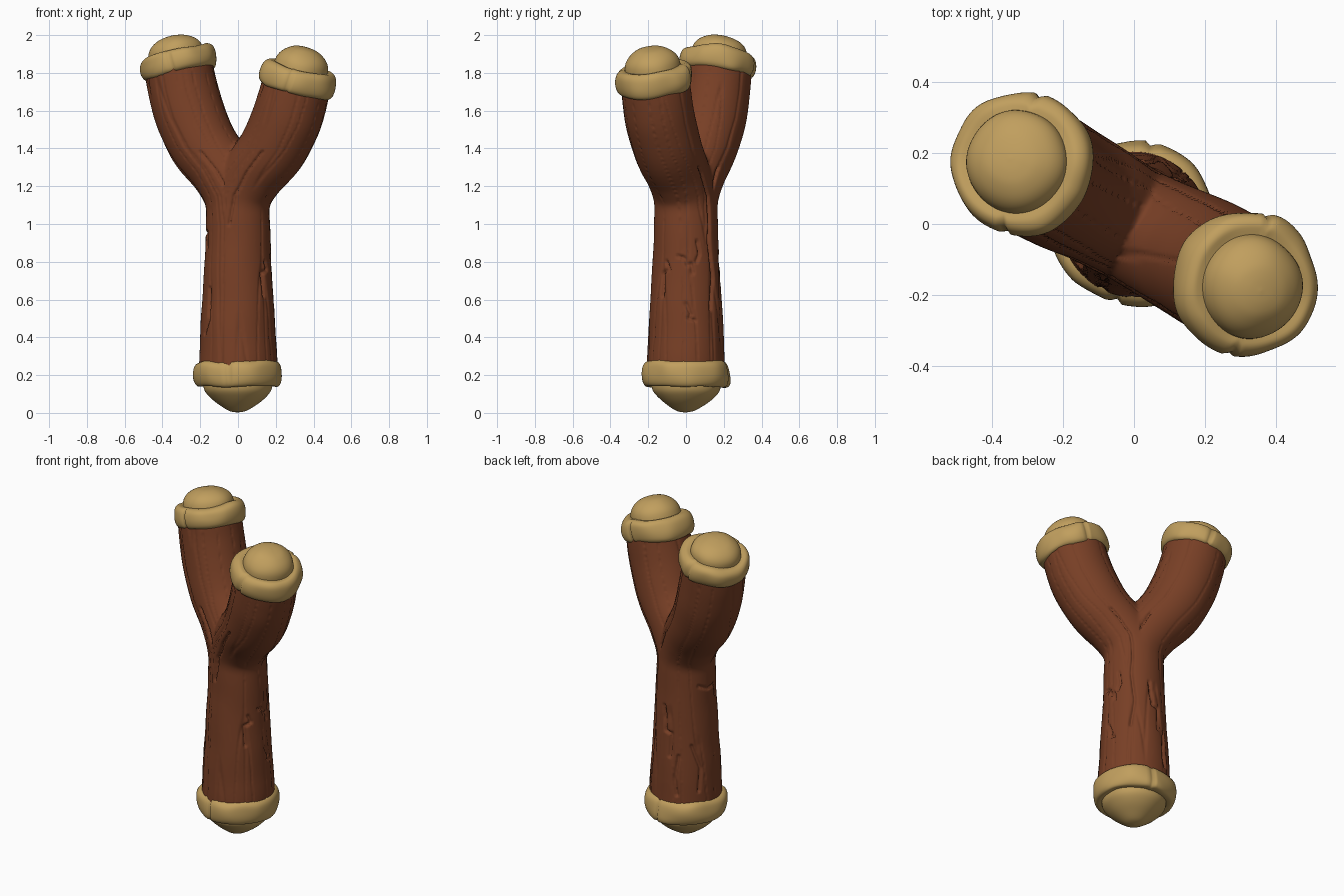
import bpy, bmesh, math
from mathutils import Vector, Matrix, noise

if "Cube" in bpy.data.objects:
    bpy.data.objects.remove(bpy.data.objects["Cube"])

FORK = math.radians(-28)                      # heading of the fork plane
U = Vector((math.cos(FORK), math.sin(FORK), 0))
T = Vector((-math.sin(FORK), math.cos(FORK), 0))
Z = Vector((0, 0, 1))


def material(name, col):
    m = bpy.data.materials.new(name)
    m.diffuse_color = (*col, 1)
    m.use_nodes = True
    m.node_tree.nodes["Principled BSDF"].inputs["Base Color"].default_value = m.diffuse_color
    return m


WOOD = material("brown wood", (0.188, 0.050, 0.019))
BONE = material("tan trim", (0.53, 0.345, 0.112))


def finish(bm, name, mat):
    bmesh.ops.recalc_face_normals(bm, faces=bm.faces)
    me = bpy.data.meshes.new(name)
    bm.to_mesh(me)
    bm.free()
    me.materials.append(mat)
    me.shade_smooth()
    ob = bpy.data.objects.new(name, me)
    bpy.context.collection.objects.link(ob)
    return ob


def skin(bm, rings):
    n = len(rings[0])
    for a, b in zip(rings, rings[1:]):
        for i in range(n):
            j = (i + 1) % n
            bm.faces.new((a[i], a[j], b[j], b[i]))
    bm.faces.new(rings[0][::-1])
    bm.faces.new(rings[-1])


def resample(pts, k=6):
    """Catmull-Rom refinement of a short point list."""
    out = []
    for i in range(len(pts) - 1):
        p0, p1, p2, p3 = (Vector(pts[max(0, min(len(pts) - 1, i + d))]) for d in (-1, 0, 1, 2))
        for s in range(k):
            t = s / k
            out.append(0.5 * (2 * p1 + (p2 - p0) * t + (2 * p0 - 5 * p1 + 4 * p2 - p3) * t * t
                              + (3 * p1 - p0 - 3 * p2 + p3) * t ** 3))
    out.append(Vector(pts[-1]))
    return out


def tube(bm, path, segs=48):
    """path: (distance along fork plane, height, radius)"""
    pts = resample(path)
    rings = []
    for i, p in enumerate(pts):
        d = pts[min(i + 1, len(pts) - 1)] - pts[max(i - 1, 0)]
        d = Vector((d.x, d.y)).normalized()
        side = U * d.y - Z * d.x
        c = U * p.x + Z * p.y
        rings.append([bm.verts.new(c + p.z * (side * math.cos(a) + T * math.sin(a)))
                      for a in (2 * math.pi * k / segs for k in range(segs))])
    skin(bm, rings)


# wooden handle with two arms, fused into one body
handle = [(0, 0.15, 0.203), (0, 0.3, 0.203), (0, 0.6, 0.186), (0, 0.85, 0.172), (0, 1.05, 0.165), (0, 1.2, 0.16)]
arm_l = [(0, 1.0, 0.16), (-0.015, 1.15, 0.163), (-0.09, 1.28, 0.168), (-0.2, 1.41, 0.178),
         (-0.28, 1.56, 0.183), (-0.33, 1.71, 0.182), (-0.362, 1.86, 0.178)]
arm_r = [(0, 1.0, 0.16), (0.015, 1.15, 0.163), (0.09, 1.27, 0.168), (0.2, 1.39, 0.178),
         (0.28, 1.53, 0.183), (0.325, 1.65, 0.182), (0.36, 1.78, 0.178)]
bm = bmesh.new()
for path in (handle, arm_l, arm_r):
    tube(bm, path)
wood = finish(bm, "wooden_fork", WOOD)
rm = wood.modifiers.new("fuse", 'REMESH')
rm.mode = 'VOXEL'
rm.voxel_size = 0.009
sm = wood.modifiers.new("soften", 'SMOOTH')
sm.factor = 0.5
sm.iterations = 12
dg = bpy.context.evaluated_depsgraph_get()
fused = bpy.data.meshes.new_from_object(wood.evaluated_get(dg))
wood.modifiers.clear()
wood.data = fused

# bark cracks: polylines of (angle in degrees, height)
CRACKS = [
    [(-14, 0.83), (-2, 0.82), (2, 0.78), (10, 0.79), (12, 0.74)],
    [(20, 0.91), (24, 0.84), (18, 0.80)],
    [(-36, 0.80), (-30, 0.76), (-44, 0.74), (-42, 0.62)],
    [(0, 0.58), (8, 0.52), (4, 0.50), (14, 0.49)],
    [(46, 1.3), (50, 1.1), (44, 0.9), (52, 0.72), (44, 0.55)],
    [(-104, 1.38), (-100, 1.2), (-106, 1.0)],
    [(150, 0.98), (172, 0.95), (196, 0.96), (198, 0.88)],
    [(135, 0.62), (150, 0.48), (146, 0.34)],
    [(215, 0.66), (218, 0.5), (208, 0.42)],
    [(80, 0.85), (86, 0.7), (98, 0.69), (96, 0.55)],
    [(112, 0.56), (106, 0.42), (110, 0.32)],
]
SEGS = [(Vector((math.radians(a[0]) * 0.18, a[1])), Vector((math.radians(b[0]) * 0.18, b[1])))
        for line in CRACKS for a, b in zip(line, line[1:])]


def arm_centre(s, z):
    path = arm_l if s < 0 else arm_r
    for a, b in zip(path, path[1:]):
        if a[1] <= z <= b[1]:
            return a[0] + (b[0] - a[0]) * (z - a[1]) / (b[1] - a[1])
    return 0 if z < 1 else path[-1][0]


def crack_depth(ang, z):
    best = 1
    for off in (0, 2 * math.pi):
        p = Vector(((ang + off) * 0.18, z))
        for a, b in SEGS:
            if min(a.y, b.y) - 0.02 < z < max(a.y, b.y) + 0.02:
                d = b - a
                t = max(0, min(1, (p - a).dot(d) / d.length_squared))
                best = min(best, (p - a - d * t).length)
    return 0.017 * max(0, 1 - best / 0.012)


# long wood grain and cracks pressed into the surface
moves = []
for v in fused.vertices:
    s, t, z = v.co.dot(U), v.co.dot(T), v.co.z
    ang = math.atan2(t, s - arm_centre(s, z))
    n = noise.noise(Vector((math.cos(ang) * 2.6 + 3, math.sin(ang) * 2.6, z * 0.7)))
    groove = 0.006 * max(0, 1 - abs(n) / 0.06)
    lump = 0.004 * noise.noise(v.co * 5)
    depth = crack_depth(ang + FORK, z) if z < 1.4 else 0
    moves.append(v.normal * (0.003 + lump - groove - depth))
for v, m in zip(fused.vertices, moves):
    v.co += m
fused.shade_smooth()


def lathe(name, profile, centre, lean=0, notches=(), rough=0.006, seed=0, segs=96):
    """Revolved, slightly lumpy part; lean tips it along the fork plane."""
    mat = Matrix.Translation(centre) @ Matrix.Rotation(FORK, 4, 'Z') @ Matrix.Rotation(lean, 4, 'Y')
    bm = bmesh.new()
    rings = []
    for p in resample(profile, 4):
        ring = []
        for k in range(segs):
            a = 2 * math.pi * k / segs
            r = max(p.x, 0.001)
            for g in notches:
                d = abs((a - math.radians(g) + math.pi) % (2 * math.pi) - math.pi)
                r -= 0.016 * max(0, 1 - d / 0.07)
            co = Vector((r * math.cos(a), r * math.sin(a), p.y))
            q = co * 7 + Vector((seed, seed, 0))
            co += rough * noise.noise_vector(q)
            ring.append(bm.verts.new(mat @ co))
        rings.append(ring)
    skin(bm, rings)
    return finish(bm, name, BONE)


def collar(name, radius, half, inner, **kw):
    prof = [(inner, -half * 0.8), (radius - 0.03, -half), (radius - 0.008, -half * 0.75), (radius, -half * 0.1),
            (radius - 0.007, half * 0.65), (radius - 0.03, half), (radius - 0.06, half * 0.97), (0.1, half * 0.8)]
    return lathe(name, prof, rough=0.013, **kw)


# trim on the arm tips: ring plus rounded knob
for side, sgn, height, half, top, lean in (("left", -1, 1.85, 0.06, 0.15, -15), ("right", 1, 1.77, 0.064, 0.172, 16)):
    c = U * (0.36 * sgn) + Z * height
    lean = math.radians(lean)
    collar(side + "_collar", 0.206, half, 0.15, centre=c, lean=lean, notches=(-76, 104), seed=sgn * 4)
    knob = [(0.148, 0.02), (0.143, top * 0.5), (0.12, top * 0.74), (0.08, top * 0.91), (0.04, top * 0.98), (0, top)]
    lathe(side + "_knob", knob, c, lean, seed=sgn * 9)

# trim at the foot: ring plus blunt cone
collar("base_collar", 0.234, 0.067, 0.15, centre=Vector((0, 0, 0.205)), notches=(-76, 104), seed=2)
lathe("base_knob", [(0, 0.002), (0.045, 0.01), (0.095, 0.04), (0.145, 0.08), (0.178, 0.12), (0.185, 0.17)],
      Vector((0, 0, 0)), rough=0.004, seed=6)
